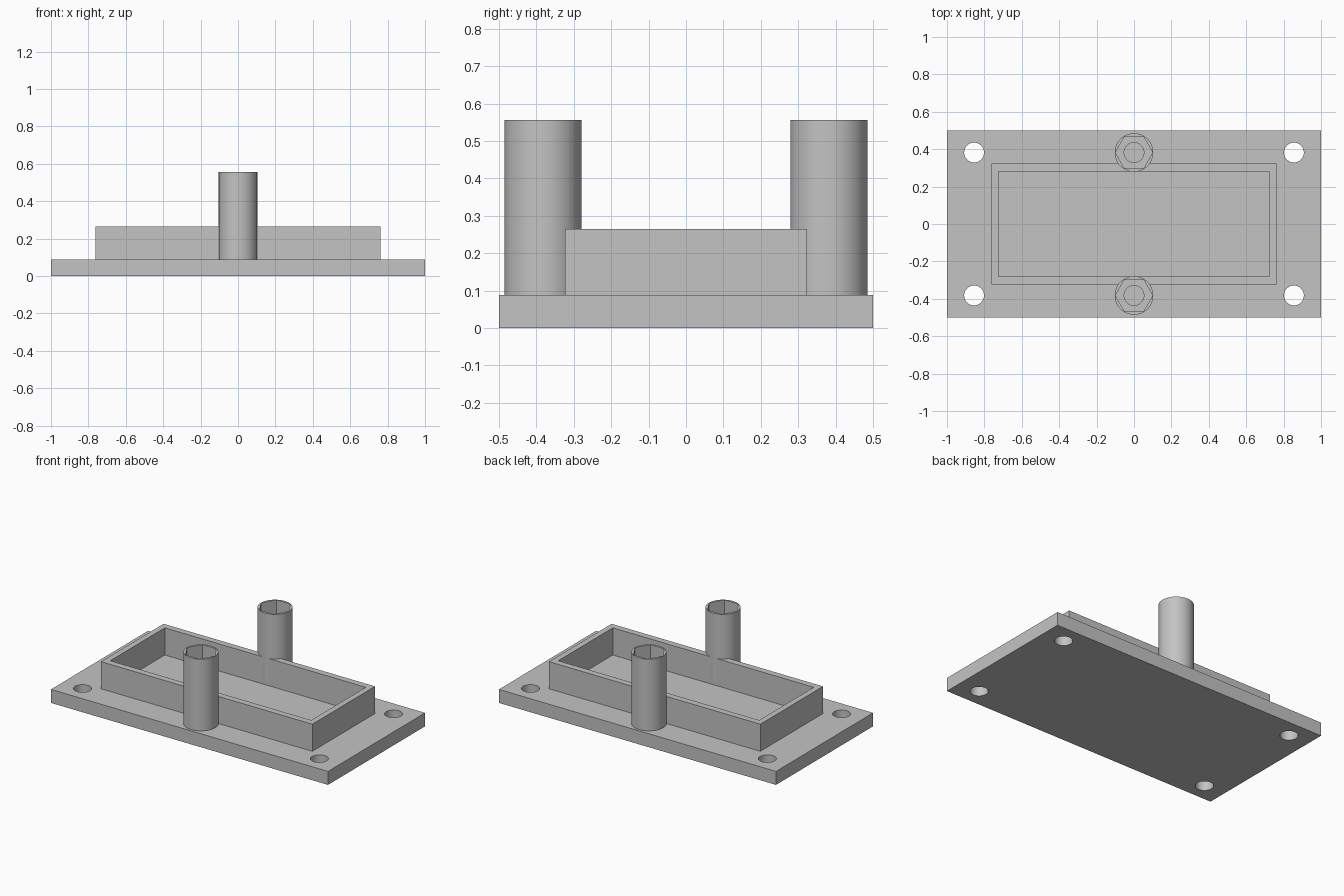
import bpy
import math

cube = bpy.data.objects.get("Cube")
if cube:
    bpy.data.objects.remove(cube, do_unlink=True)

PLATE_TOP = 0.088
WALL_TOP = 0.265
POST_TOP = 0.556
POST_Y = 0.382
HOLE_R = 0.053

grey = bpy.data.materials.new("plain grey")
grey.use_nodes = True
colour = (0.55, 0.55, 0.55, 1)
grey.diffuse_color = colour
grey.node_tree.nodes["Principled BSDF"].inputs["Base Color"].default_value = colour


def box(name, half_x, half_y, z0, z1):
    bpy.ops.mesh.primitive_cube_add(size=2, location=(0, 0, (z0 + z1) / 2))
    ob = bpy.context.object
    ob.name = name
    ob.scale = (half_x, half_y, (z1 - z0) / 2)
    bpy.ops.object.transform_apply(location=True, rotation=True, scale=True)
    ob.data.materials.append(grey)
    return ob


def prism(name, x, y, radius, z0, z1, sides=48, turn=0):
    bpy.ops.mesh.primitive_cylinder_add(vertices=sides, radius=radius, depth=z1 - z0,
                                        location=(x, y, (z0 + z1) / 2), rotation=(0, 0, turn))
    ob = bpy.context.object
    ob.name = name
    bpy.ops.object.transform_apply(location=True, rotation=True, scale=True)
    ob.data.materials.append(grey)
    return ob


def cut(target, cutter):
    cutter.hide_render = True
    mod = target.modifiers.new("cut", "BOOLEAN")
    mod.operation = "DIFFERENCE"
    mod.solver = "EXACT"
    mod.object = cutter
    bpy.ops.object.select_all(action="DESELECT")
    bpy.context.view_layer.objects.active = target
    target.select_set(True)
    bpy.ops.object.modifier_apply(modifier=mod.name)
    bpy.data.objects.remove(cutter, do_unlink=True)


def smooth(ob):
    bpy.ops.object.select_all(action="DESELECT")
    bpy.context.view_layer.objects.active = ob
    ob.select_set(True)
    bpy.ops.object.shade_smooth_by_angle(angle=math.radians(30))


# Base plate with four corner screw holes
plate = box("base_plate", 1, 0.5, 0, PLATE_TOP)
for sx in (-1, 1):
    for sy in (-1, 1):
        cut(plate, prism("screw_hole", sx * 0.855, sy * POST_Y, HOLE_R, -0.1, 0.2))
smooth(plate)

# Open rectangular wall standing on the plate
wall = box("rim_wall", 0.763, 0.323, PLATE_TOP, WALL_TOP)
cut(wall, box("wall_opening", 0.725, 0.281, 0, 0.5))

# Round posts with a hexagonal nut pocket above a narrower bore
for name, sy in (("front_post", -1), ("back_post", 1)):
    y = sy * POST_Y
    post = prism(name, 0, y, 0.103, PLATE_TOP, POST_TOP, 64)
    cut(post, prism("bore", 0, y, HOLE_R, 0, 0.7))
    cut(post, prism("nut_pocket", 0, y, 0.1, POST_TOP - 0.15, 0.7, 6, math.radians(30)))
    smooth(post)
